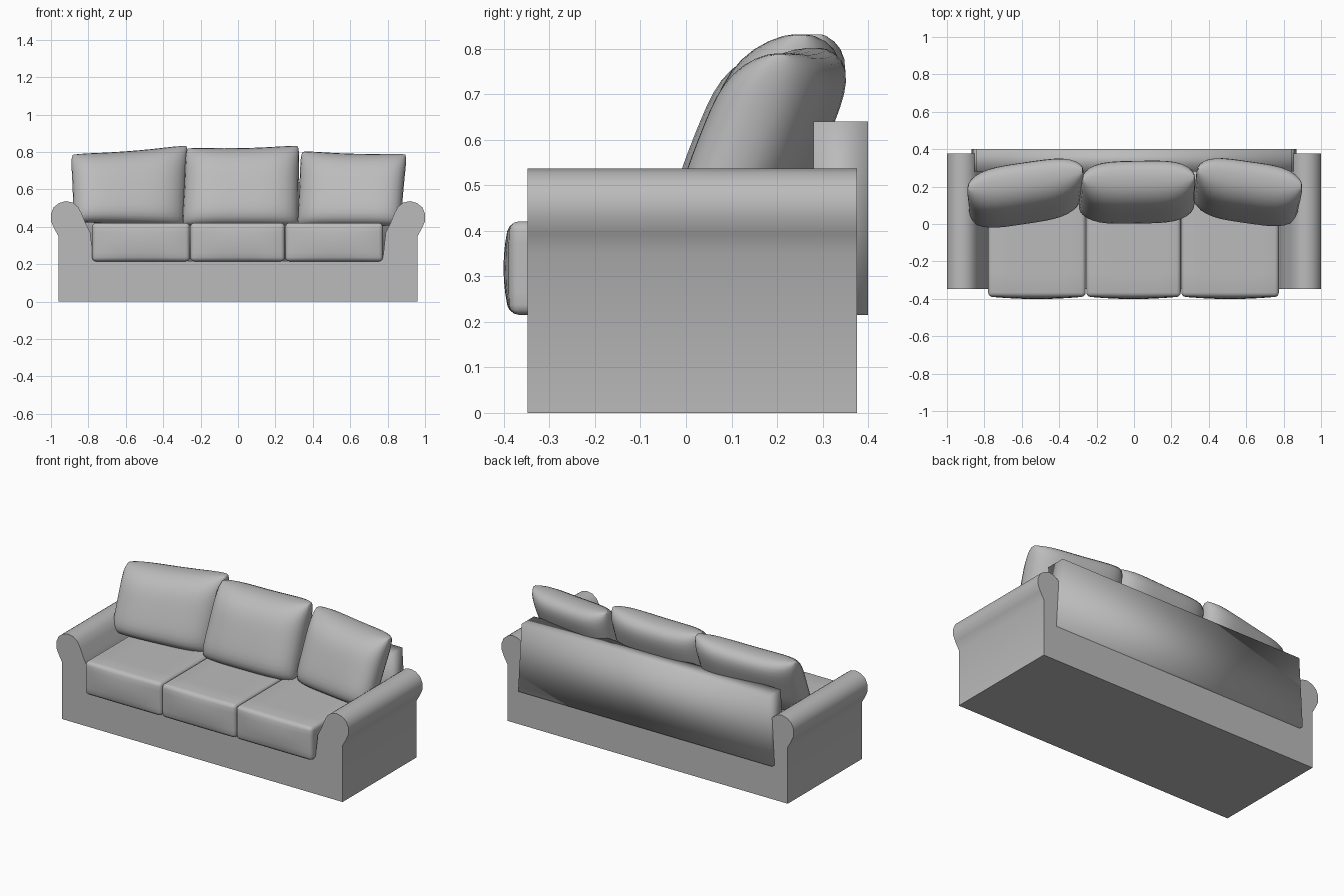
import bpy, bmesh, math
from mathutils import Vector

cube = bpy.data.objects.get("Cube")
if cube:
    bpy.data.objects.remove(cube, do_unlink=True)

# One upholstery colour
fabric = bpy.data.materials.new("grey_fabric")
fabric.use_nodes = True
colour = (0.5, 0.5, 0.5, 1)
fabric.diffuse_color = colour
fabric.node_tree.nodes["Principled BSDF"].inputs["Base Color"].default_value = colour


def finish(name, bm, angle=40):
    bmesh.ops.recalc_face_normals(bm, faces=bm.faces[:])
    mesh = bpy.data.meshes.new(name)
    bm.to_mesh(mesh)
    bm.free()
    mesh.materials.append(fabric)
    obj = bpy.data.objects.new(name, mesh)
    bpy.context.collection.objects.link(obj)
    bpy.ops.object.select_all(action='DESELECT')
    obj.select_set(True)
    bpy.context.view_layer.objects.active = obj
    bpy.ops.object.shade_smooth_by_angle(angle=math.radians(angle))
    return obj


def extrude_profile(name, points, y0, y1, angle=40):
    bm = bmesh.new()
    face = bm.faces.new([bm.verts.new((x, y0, z)) for x, z in points])
    result = bmesh.ops.extrude_face_region(bm, geom=[face], use_keep_orig=True)
    moved = [v for v in result["geom"] if isinstance(v, bmesh.types.BMVert)]
    bmesh.ops.translate(bm, verts=moved, vec=(0, y1 - y0, 0))
    return finish(name, bm, angle)


# Base and rolled arms, one mirrored profile
arm = [(0.96, 0), (0.96, 0.35), (0.985, 0.395), (1.0, 0.43), (1.0, 0.47),
       (0.985, 0.505), (0.955, 0.528), (0.92, 0.537), (0.885, 0.53),
       (0.855, 0.507), (0.835, 0.47), (0.815, 0.42), (0.79, 0.37),
       (0.782, 0.3), (0.775, 0.235), (0.76, 0.217)]
extrude_profile("frame_and_arms", arm + [(-x, z) for x, z in reversed(arm)],
                -0.348, 0.376)

# Backrest panel, slightly wider at the bottom
extrude_profile("backrest", [(-0.87, 0.215), (0.87, 0.215), (0.845, 0.64), (-0.845, 0.64)],
                0.28, 0.4, 100)


# Seat cushions with softened edges and a slightly bulging front
def seat_cushion(name, x0, x1):
    bm = bmesh.new()
    bmesh.ops.create_cube(bm, size=1)
    for v in bm.verts:
        v.co = Vector(((x0 + x1) / 2 + v.co.x * (x1 - x0),
                       -0.053 + v.co.y * 0.67, 0.318 + v.co.z * 0.206))
    bmesh.ops.bevel(bm, geom=bm.edges[:], offset=0.022, segments=3,
                    affect='EDGES', profile=0.5)
    bmesh.ops.subdivide_edges(
        bm, edges=[e for e in bm.edges if e.calc_length() > 0.1], cuts=5,
        use_grid_fill=True)
    for v in bm.verts:
        u = (2 * v.co.x - x0 - x1) / (x1 - x0)
        w = (v.co.z - 0.318) / 0.103
        if v.co.y < -0.3:
            v.co.y -= 0.013 * (1 - u ** 2) * (1 - w ** 2)
    return finish(name, bm)


seat_cushion("seat_cushion_right", -0.78, -0.258)
seat_cushion("seat_cushion_middle", -0.255, 0.25)
seat_cushion("seat_cushion_left", 0.253, 0.775)


# Loose back pillow: corners are (x, z) at bottom -x, bottom +x, top +x, top -x
def pillow(name, corners, depth, yaw, thick, n=18):
    bl, br, tr, tl = [Vector(c) for c in corners]
    bm = bmesh.new()
    rows = {}
    for side in (-1, 1):
        for i in range(n + 1):
            for j in range(n + 1):
                # Rows gather towards the seam for a round edge
                u = math.sin((i / n - 0.5) * math.pi)
                v = math.sin((j / n - 0.5) * math.pi)
                # Round the corners a little, dip the edge middles
                cu = u * (1 - 0.035 * v ** 8 - 0.01 * (1 - v * v))
                cv = v * (1 - 0.035 * u ** 8 - 0.05 * (1 - u * u) * (v > 0))
                s, t = (cu + 1) / 2, (cv + 1) / 2
                p = bl.lerp(br, s).lerp(tl.lerp(tr, s), t)
                swell = math.sqrt((1 - u ** 4) * (1 - v ** 4))
                y = depth + 0.075 * v + yaw * u + side * (0.012 + thick * swell)
                rows[side, i, j] = bm.verts.new((p.x, y, p.y))
    for i in range(n):
        for j in range(n):
            for side in (-1, 1):
                bm.faces.new([rows[side, i + a, j + b]
                              for a, b in ((0, 0), (1, 0), (1, 1), (0, 1))])
    # Seam strip joining the two shells
    rim = ([(k, 0) for k in range(n)] + [(n, k) for k in range(n)]
           + [(n - k, n) for k in range(n)] + [(0, n - k) for k in range(n)])
    for a, b in zip(rim, rim[1:] + rim[:1]):
        bm.faces.new([rows[-1, *a], rows[-1, *b], rows[1, *b], rows[1, *a]])
    return finish(name, bm, 60)


pillow("back_pillow_right",
       [(-0.88, 0.425), (-0.285, 0.405), (-0.265, 0.84), (-0.895, 0.79)], 0.165, 0.045, 0.115)
pillow("back_pillow_middle",
       [(-0.3, 0.405), (0.325, 0.405), (0.33, 0.838), (-0.28, 0.825)], 0.17, 0.005, 0.118)
pillow("back_pillow_left",
       [(0.315, 0.405), (0.87, 0.405), (0.905, 0.793), (0.335, 0.808)], 0.17, -0.04, 0.115)
